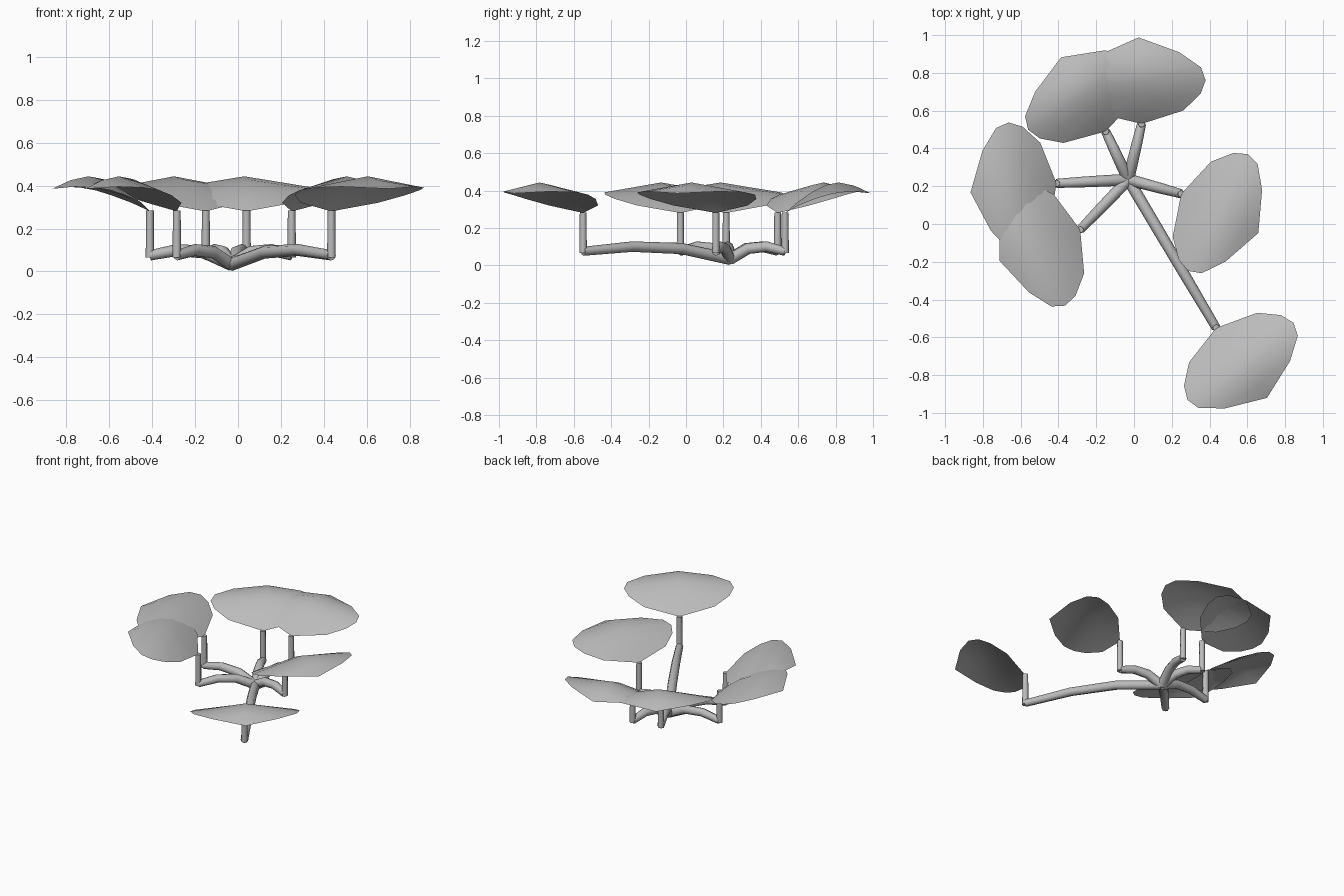
import bpy, bmesh, math
from mathutils import Vector

if "Cube" in bpy.data.objects:
    bpy.data.objects.remove(bpy.data.objects["Cube"])

mat = bpy.data.materials.new("plain grey")
mat.diffuse_color = (0.5, 0.5, 0.5, 1)
mat.use_nodes = True
mat.node_tree.nodes["Principled BSDF"].inputs["Base Color"].default_value = mat.diffuse_color

HUB = Vector((-0.03, 0.235))
# foot of each upright (x, y) and heading of its leaf in degrees
BRANCHES = [(-0.15, 0.49, 121), (0.04, 0.53, 92), (-0.41, 0.215, 186),
            (-0.285, -0.03, 201), (0.25, 0.16, -27), (0.435, -0.55, -54)]
# leaf stations: distance along, half width, edge height, ridge height
LEAF = [(0.063, 0.223, 0.320, 0.335), (0.148, 0.318, 0.355, 0.395),
        (0.219, 0.347, 0.378, 0.430), (0.288, 0.325, 0.390, 0.443),
        (0.372, 0.213, 0.395, 0.425)]


def finish(bm, name):
    bmesh.ops.recalc_face_normals(bm, faces=bm.faces)
    me = bpy.data.meshes.new(name)
    bm.to_mesh(me)
    bm.free()
    me.materials.append(mat)
    ob = bpy.data.objects.new(name, me)
    bpy.context.collection.objects.link(ob)
    bpy.context.view_layer.objects.active = ob
    ob.select_set(True)
    bpy.ops.object.shade_smooth_by_angle(angle=math.radians(50))
    ob.select_set(False)
    return ob


def tube(name, path, radii, sides=8):
    """Capped tube along a path lying in one vertical plane."""
    bm = bmesh.new()
    flat = Vector((path[-1].x - path[0].x, path[-1].y - path[0].y, 0))
    side = Vector((0, 0, 1)).cross(flat).normalized() if flat.length > 1e-4 else Vector((1, 0, 0))
    rings = []
    for i, (p, r) in enumerate(zip(path, radii)):
        t = (path[min(i + 1, len(path) - 1)] - path[max(i - 1, 0)]).normalized()
        up = t.cross(side)
        rings.append([bm.verts.new(p + r * (side * math.cos(a) + up * math.sin(a)))
                      for a in (2 * math.pi * k / sides for k in range(sides))])
    for a, b in zip(rings, rings[1:]):
        for k in range(sides):
            j = (k + 1) % sides
            bm.faces.new((a[k], a[j], b[j], b[k]))
    bm.faces.new(rings[0])
    bm.faces.new(rings[-1])
    return finish(bm, name)


def leaf(name, x, y, heading):
    """Thin oval leaf: ridge down the middle, sloping to both edges."""
    bm = bmesh.new()
    c, s = math.cos(math.radians(heading)), math.sin(math.radians(heading))

    def v(u, w, z):
        return bm.verts.new((x + u * c - w * s, y + u * s + w * c, z))

    base, tip = v(0, 0, 0.28), v(0.458, 0, 0.385)
    rows = [(v(u, w, e), v(u, 0, r), v(u, -w, e)) for u, w, e, r in LEAF]
    for k in (0, 1):
        bm.faces.new((base, rows[0][k], rows[0][k + 1]))
        bm.faces.new((tip, rows[-1][k + 1], rows[-1][k]))
        for a, b in zip(rows, rows[1:]):
            bm.faces.new((a[k], b[k], b[k + 1], a[k + 1]))
    ob = finish(bm, name)
    if ob.data.polygons[0].normal.z < 0:
        ob.data.flip_normals()


for i, (x, y, heading) in enumerate(BRANCHES, 1):
    # arched runner from the hub to the foot of the upright
    path = []
    for t, z in ((0, 0.033), (1 / 3, 0.09), (2 / 3, 0.1), (1, 0.075)):
        p = HUB.lerp(Vector((x, y)), t)
        path.append(Vector((p.x, p.y, z)))
    tube(f"runner_{i}", path, (0.031, 0.03, 0.028, 0.024))
    # upright stalk
    tube(f"stalk_{i}", [Vector((x, y, 0.065)), Vector((x, y, 0.283))], (0.02, 0.018))
    leaf(f"leaf_{i}", x, y, heading)
